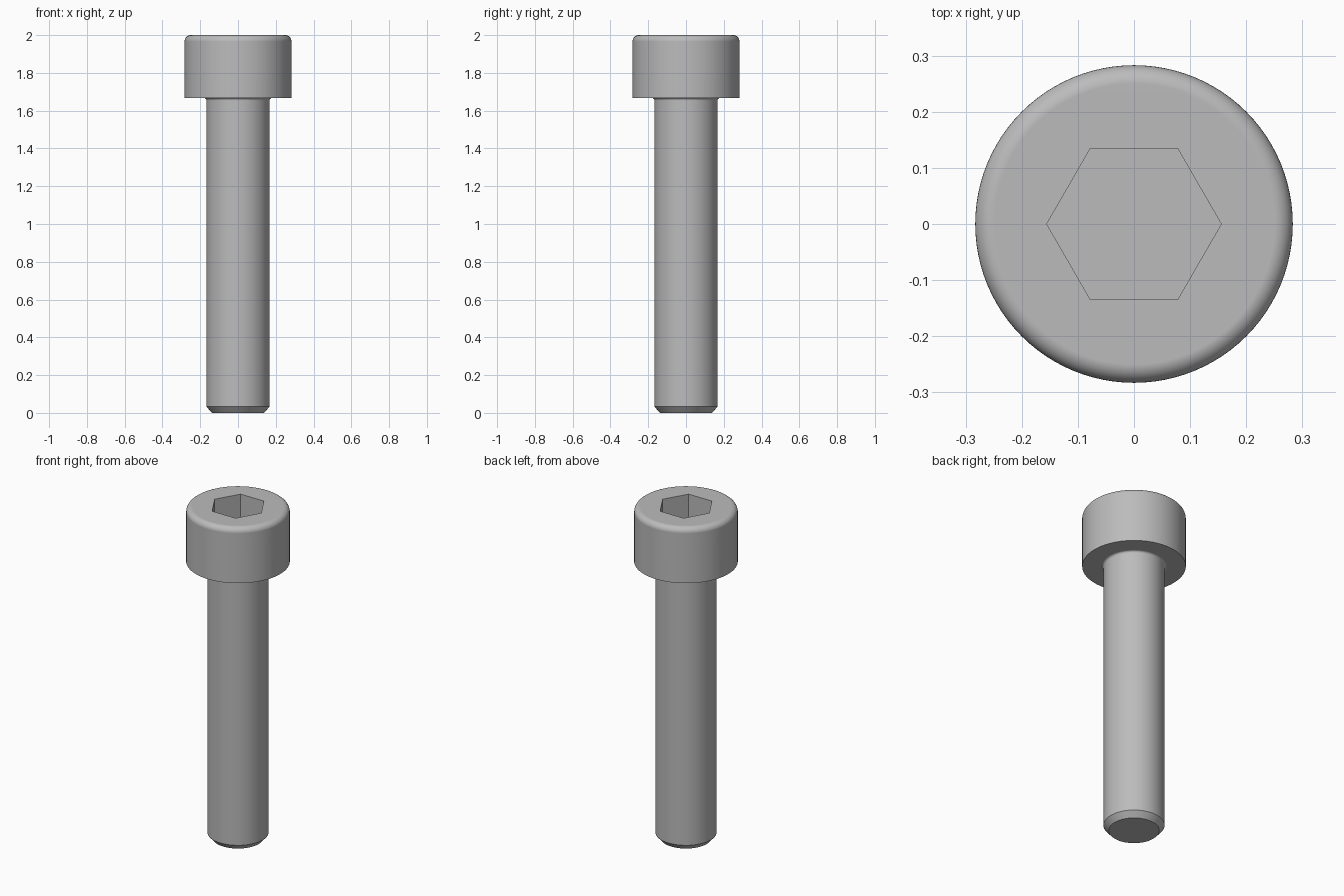
import bpy, bmesh, math

cube = bpy.data.objects.get("Cube")
if cube:
    bpy.data.objects.remove(cube, do_unlink=True)

HEAD_R, HEAD_Z, TOP = 0.283, 1.667, 2.0
SHANK_R, TIP_R, CHAMFER = 0.167, 0.138, 0.033
ROUND, FILLET = 0.033, 0.013
SOCKET_R, SOCKET_DEPTH = 0.1555, 0.167
SIDES = 96

steel = bpy.data.materials.new("grey_steel")
steel.use_nodes = True
color = (0.5, 0.5, 0.5, 1)
steel.diffuse_color = color
steel.node_tree.nodes["Principled BSDF"].inputs["Base Color"].default_value = color


def arc(cx, cz, r, start, end, steps):
    """Points (radius, height) along an arc, angles in degrees."""
    angles = [math.radians(start + (end - start) * i / steps) for i in range(steps + 1)]
    return [(cx + r * math.cos(a), cz + r * math.sin(a)) for a in angles]


# Half profile: chamfered tip, shank, under-head fillet, head, rounded rim
profile = [(TIP_R, 0), (SHANK_R, CHAMFER)]
profile += arc(SHANK_R + FILLET, HEAD_Z - FILLET, FILLET, 180, 90, 5)
profile += [(HEAD_R, HEAD_Z)]
profile += arc(HEAD_R - ROUND, TOP - ROUND, ROUND, 0, 90, 8)

# Revolve the profile and cap both ends
bm = bmesh.new()
verts = [bm.verts.new((r, 0, z)) for r, z in profile]
edges = [bm.edges.new(pair) for pair in zip(verts, verts[1:])]
bmesh.ops.spin(bm, geom=verts + edges, cent=(0, 0, 0), axis=(0, 0, 1),
               angle=math.tau, steps=SIDES, use_merge=True)
bmesh.ops.remove_doubles(bm, verts=bm.verts, dist=1e-5)
bmesh.ops.holes_fill(bm, edges=[e for e in bm.edges if e.is_boundary], sides=0)
bmesh.ops.recalc_face_normals(bm, faces=bm.faces)
mesh = bpy.data.meshes.new("screw_body")
bm.to_mesh(mesh)
bm.free()
mesh.materials.append(steel)
body = bpy.data.objects.new("screw_body", mesh)
bpy.context.collection.objects.link(body)

# Hexagonal socket cutter
bpy.ops.mesh.primitive_cylinder_add(vertices=6, radius=SOCKET_R, depth=2 * SOCKET_DEPTH,
                                    location=(0, 0, TOP), rotation=(0, 0, math.pi / 6))
cutter = bpy.context.object
cutter.name = "socket_cutter"
cutter.data.materials.append(steel)
cutter.hide_render = True

# Cut the socket, then shade smoothly with crisp edges
cut = body.modifiers.new("socket", "BOOLEAN")
cut.operation = "DIFFERENCE"
cut.solver = "EXACT"
cut.object = cutter
bpy.ops.object.select_all(action="DESELECT")
body.select_set(True)
bpy.context.view_layer.objects.active = body
bpy.ops.object.modifier_apply(modifier=cut.name)
bpy.data.objects.remove(cutter, do_unlink=True)
bpy.ops.object.shade_smooth_by_angle(angle=math.radians(30))
weighted = body.modifiers.new("flat_caps", "WEIGHTED_NORMAL")
weighted.keep_sharp = True
